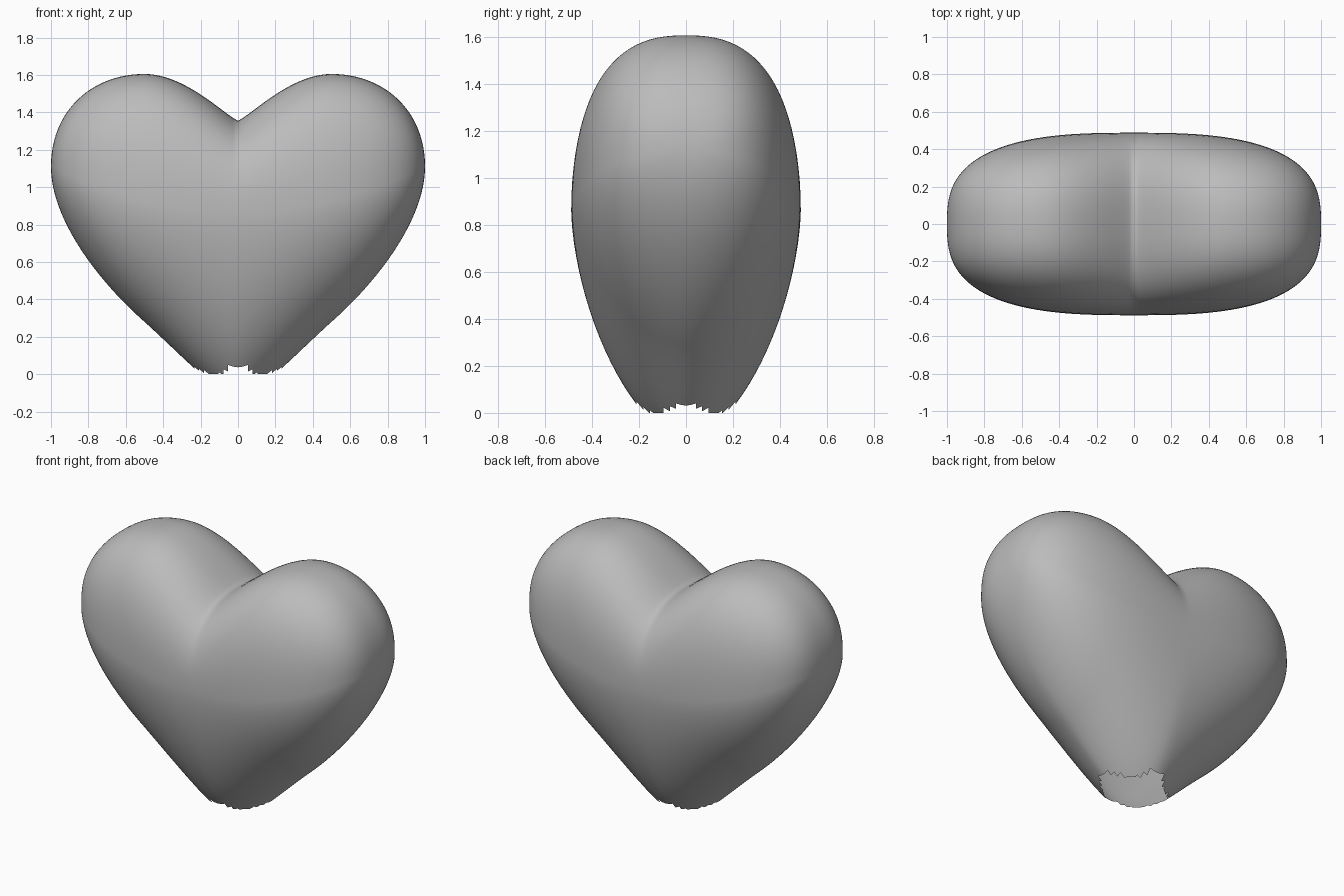
import bpy, bmesh, math
from mathutils import Vector
from mathutils.geometry import interpolate_bezier

cube = bpy.data.objects.get("Cube")
if cube:
    bpy.data.objects.remove(cube)

# Plain grey material
grey = bpy.data.materials.new("soft grey")
grey.use_nodes = True
color = (0.5, 0.5, 0.5, 1)
grey.diffuse_color = color
grey.node_tree.nodes["Principled BSDF"].inputs["Base Color"].default_value = color

DEPTH, SLICES, AROUND = 0.488, 120, 96


def profile(*segments):
    """Sampled x, z points of joined Bezier segments."""
    points = []
    for seg in segments:
        points += interpolate_bezier(*[Vector(p) for p in seg], 300)
    return points


def height_at(points, x):
    """Height of a profile at x, where x grows along the profile."""
    for a, b in zip(points, points[1:]):
        if a.x <= x <= b.x and b.x > a.x:
            return a.y + (b.y - a.y) * (x - a.x) / (b.x - a.x)
    return points[-1].y


# Upper outline from cleft to side, lower outline from tip to side
upper = profile(((0, 1.355), (0.07, 1.385), (0.28, 1.605), (0.5, 1.605)),
                ((0.5, 1.605), (0.78, 1.605), (1, 1.41), (1, 1.11)))
lower = profile(((0, -0.12), (0.1, -0.12), (0.3, 0.1), (0.5, 0.28)),
                ((0.5, 0.28), (0.75, 0.5), (1, 0.83), (1, 1.11)))


def section(x):
    """Egg-shaped loop across the heart: full above, tapering below."""
    side = abs(x)
    middle = 0.86 + 0.25 * side ** 2
    top, bottom = height_at(upper, side), height_at(lower, side)
    half_depth = DEPTH * (1 - side ** 2.8) ** (1 / 2.8)
    loop = []
    for i in range(AROUND):
        a = math.tau * i / AROUND
        c, s = math.cos(a), math.sin(a)
        power, reach = (2.5, top - middle) if s >= 0 else (1.65 + 0.35 * side ** 2, middle - bottom)
        y = math.copysign(half_depth * abs(c) ** (2 / power), c)
        z = middle + math.copysign(reach * abs(s) ** (2 / power), s)
        loop.append((x, y, z))
    return loop


# Loft the sections from one side to the other
bm = bmesh.new()
loops = []
for i in range(1, SLICES):
    x = math.sin(math.pi * (i / SLICES - 0.5))
    loops.append([bm.verts.new(p) for p in section(x)])
ends = [bm.verts.new((x, 0, 1.11)) for x in (-1, 1)]
for j in range(AROUND):
    k = (j + 1) % AROUND
    bm.faces.new((ends[0], loops[0][j], loops[0][k]))
    bm.faces.new((ends[1], loops[-1][k], loops[-1][j]))
    for a, b in zip(loops, loops[1:]):
        bm.faces.new((a[j], b[j], b[k], a[k]))

# Open the tip with a ragged rim
bmesh.ops.bisect_plane(bm, geom=bm.verts[:] + bm.edges[:] + bm.faces[:],
                       plane_co=(0, 0, 0), plane_no=(0, 0, -1), clear_outer=True)
ragged = []
for f in bm.faces:
    c = f.calc_center_median()
    if c.z < 0.02 + 0.02 * math.cos(4 * math.atan2(c.y, c.x)):
        ragged.append(f)
bmesh.ops.delete(bm, geom=ragged, context='FACES')
bmesh.ops.recalc_face_normals(bm, faces=bm.faces[:])

mesh = bpy.data.meshes.new("heart_body")
bm.to_mesh(mesh)
bm.free()
mesh.materials.append(grey)
heart = bpy.data.objects.new("heart_body", mesh)
bpy.context.collection.objects.link(heart)
bpy.context.view_layer.objects.active = heart
heart.select_set(True)
bpy.ops.object.shade_smooth_by_angle(angle=math.radians(70))
